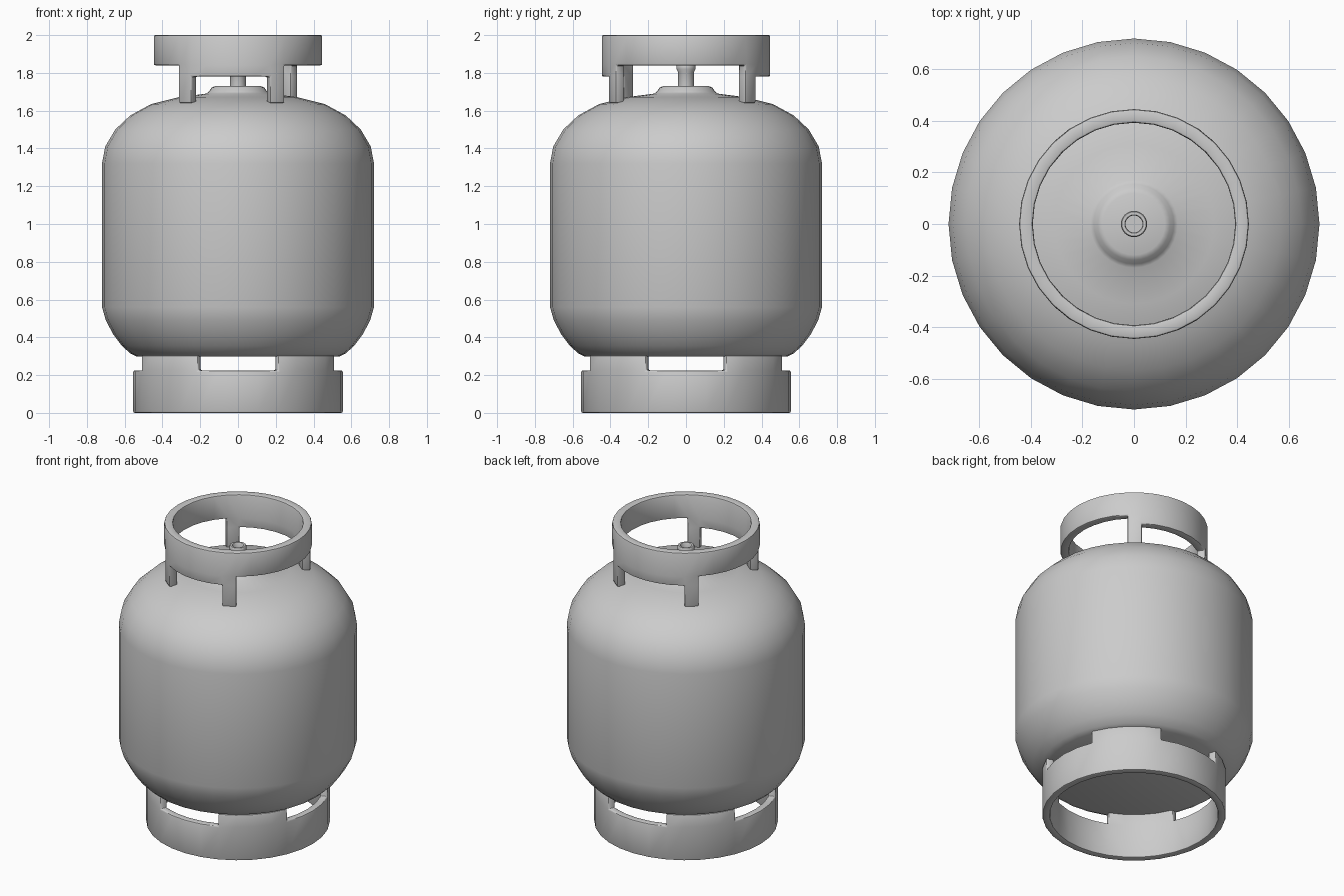
import bpy, bmesh, math

if "Cube" in bpy.data.objects:
    bpy.data.objects.remove(bpy.data.objects["Cube"])

SEGS = 32


def finish(bm, name, bevel=0.0, angle=40):
    """Turn a bmesh into a named, smooth shaded object."""
    bmesh.ops.recalc_face_normals(bm, faces=bm.faces)
    mesh = bpy.data.meshes.new(name)
    bm.to_mesh(mesh)
    bm.free()
    obj = bpy.data.objects.new(name, mesh)
    bpy.context.collection.objects.link(obj)
    bpy.ops.object.select_all(action='DESELECT')
    obj.select_set(True)
    bpy.context.view_layer.objects.active = obj
    if bevel:
        mod = obj.modifiers.new("Bevel", 'BEVEL')
        mod.width = bevel
        mod.segments = 2
        mod.limit_method = 'ANGLE'
        mod.angle_limit = math.radians(40)
        bpy.ops.object.modifier_apply(modifier=mod.name)
    bpy.ops.object.shade_smooth_by_angle(angle=math.radians(angle))
    return obj


def lathe(name, profile, segs=SEGS, angle=40):
    """Revolve an (r, z) profile; both ends are closed with flat caps."""
    bm = bmesh.new()
    rings = [[bm.verts.new((r * math.cos(math.tau * i / segs),
                            r * math.sin(math.tau * i / segs), z))
              for i in range(segs)] for r, z in profile]
    for a, b in zip(rings, rings[1:]):
        for i in range(segs):
            j = (i + 1) % segs
            bm.faces.new((a[i], a[j], b[j], b[i]))
    bm.faces.new(rings[0])
    bm.faces.new(rings[-1])
    return finish(bm, name, angle=angle)


def cut_ring(name, r_in, r_out, levels, filled, bevel):
    """Thick ring made of cells; filled(segment, level) says which ones exist."""
    bm = bmesh.new()
    verts = {}

    def v(i, k, r):
        key = (i % SEGS, k, r)
        if key not in verts:
            a = math.tau * key[0] / SEGS
            verts[key] = bm.verts.new((r * math.cos(a), r * math.sin(a), levels[k]))
        return verts[key]

    def solid(i, k):
        return 0 <= k < len(levels) - 1 and filled(i % SEGS, k)

    for i in range(SEGS):
        for k in range(len(levels) - 1):
            if not solid(i, k):
                continue
            for r in (r_in, r_out):
                bm.faces.new((v(i, k, r), v(i + 1, k, r), v(i + 1, k + 1, r), v(i, k + 1, r)))
            for near, e in ((i - 1, i), (i + 1, i + 1)):
                if not solid(near, k):
                    bm.faces.new((v(e, k, r_in), v(e, k, r_out),
                                  v(e, k + 1, r_out), v(e, k + 1, r_in)))
            for near, e in ((k - 1, k), (k + 1, k + 1)):
                if not solid(i, near):
                    bm.faces.new((v(i, e, r_in), v(i + 1, e, r_in),
                                  v(i + 1, e, r_out), v(i, e, r_out)))
    return finish(bm, name, bevel)


# Tank body with domed shoulders and raised valve boss
lathe("tank_body", [
    (0.535, 0.298), (0.57, 0.315), (0.615, 0.355), (0.66, 0.415), (0.70, 0.49), (0.72, 0.56),
    (0.72, 1.32), (0.703, 1.41), (0.65, 1.50), (0.57, 1.575), (0.46, 1.635),
    (0.31, 1.672), (0.17, 1.69), (0.155, 1.70), (0.14, 1.722), (0.12, 1.73)])

# Valve stem with a flared rim and a recessed bore
lathe("valve", [
    (0.042, 1.72), (0.042, 1.805), (0.051, 1.82), (0.051, 1.842), (0.047, 1.847),
    (0.036, 1.847), (0.033, 1.843), (0.033, 1.79)])

# Foot ring with four ventilation slots on the axes
cut_ring("foot_ring", 0.508, 0.555, (0, 0.225, 0.305),
         lambda i, k: k == 0 or (i + 2) % 8 >= 4, 0.009)

# Carrying collar: four legs, deeper band at front and back
LEGS = {4, 11, 20, 26}


def collar_cell(i, k):
    if i in LEGS or k == 2:
        return True
    return k == 1 and (4 < i < 11 or 20 < i < 26)


cut_ring("carry_collar", 0.393, 0.446, (1.64, 1.78, 1.84, 2.0), collar_cell, 0.009)
